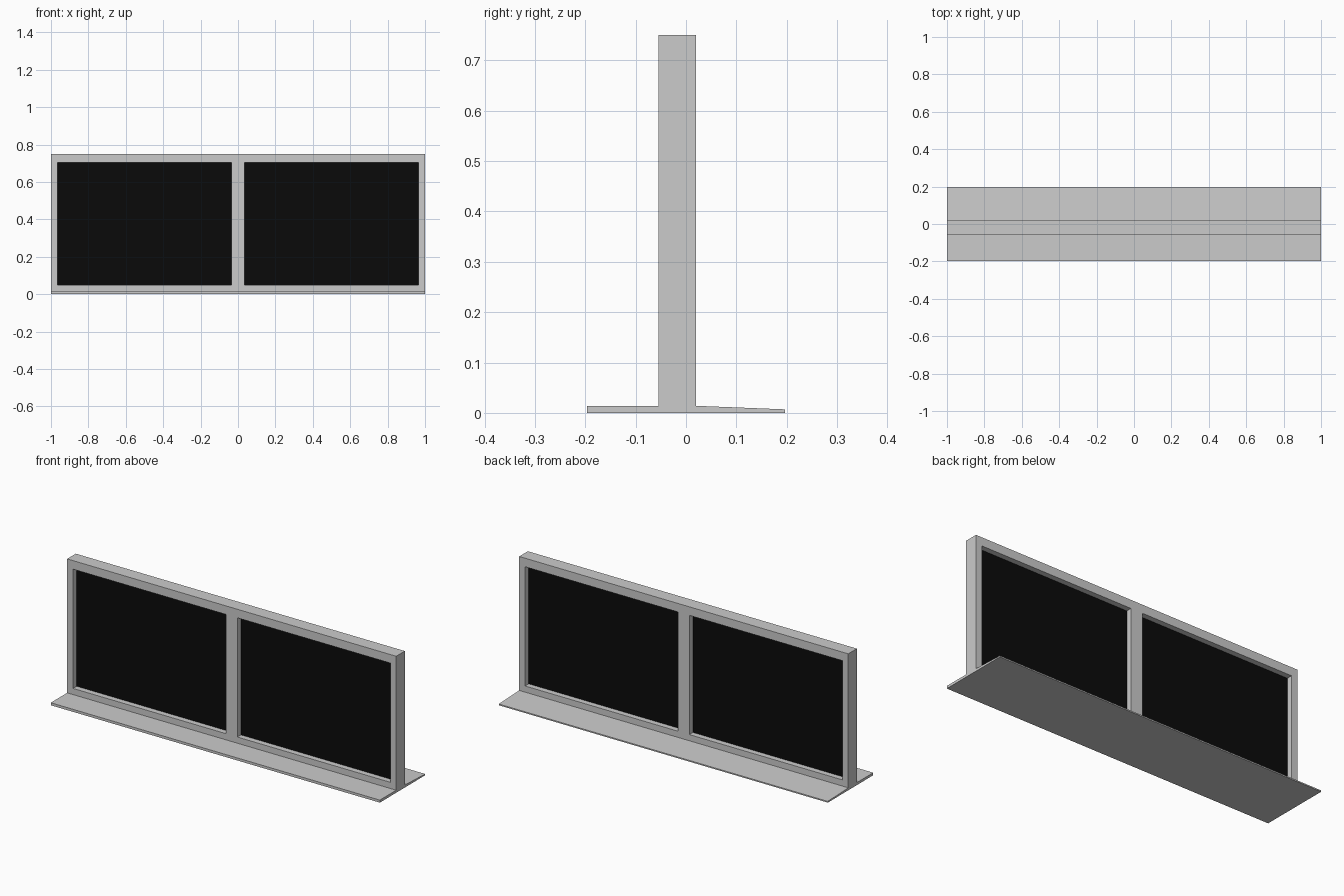
import bpy, bmesh

if "Cube" in bpy.data.objects:
    bpy.data.objects.remove(bpy.data.objects["Cube"])

X_IN, X_OUT = 0.035, 0.964      # opening sides
Z_LOW, Z_HIGH = 0.048, 0.703    # opening bottom and top


def box(name, x0, x1, y0, y1, z0, z1):
    bpy.ops.mesh.primitive_cube_add(size=1, location=((x0 + x1) / 2, (y0 + y1) / 2, (z0 + z1) / 2))
    ob = bpy.context.object
    ob.name = name
    ob.scale = (x1 - x0, y1 - y0, z1 - z0)
    bpy.ops.object.transform_apply(location=True, rotation=False, scale=True)
    return ob


def extrude_x(name, profile, x0, x1):
    bm = bmesh.new()
    face = bm.faces.new([bm.verts.new((x0, y, z)) for y, z in profile])
    ext = bmesh.ops.extrude_face_region(bm, geom=[face])
    verts = [v for v in ext["geom"] if isinstance(v, bmesh.types.BMVert)]
    bmesh.ops.translate(bm, verts=verts, vec=(x1 - x0, 0, 0))
    bmesh.ops.recalc_face_normals(bm, faces=bm.faces)
    mesh = bpy.data.meshes.new(name)
    bm.to_mesh(mesh)
    bm.free()
    ob = bpy.data.objects.new(name, mesh)
    bpy.context.collection.objects.link(ob)
    return ob


black = bpy.data.materials.new("dark_glass")
black.diffuse_color = (0.003, 0.003, 0.003, 1)
black.use_nodes = True
black.node_tree.nodes["Principled BSDF"].inputs["Base Color"].default_value = black.diffuse_color

# Frame with flat front sill and sloping back sill, one T-shaped profile
frame = extrude_x("window_frame", [
    (-0.197, 0), (0.197, 0), (0.197, 0.007), (0.02, 0.014),
    (0.02, 0.75), (-0.055, 0.75), (-0.055, 0.014), (-0.197, 0.014)], -1, 1)

for side, x0, x1 in (("left", -X_OUT, -X_IN), ("right", X_IN, X_OUT)):
    # Opening through the frame
    cutter = box("opening_cutter", x0, x1, -0.1, 0.1, Z_LOW, Z_HIGH)
    cutter.hide_render = True
    mod = frame.modifiers.new("opening", 'BOOLEAN')
    mod.operation = 'DIFFERENCE'
    mod.solver = 'EXACT'
    mod.object = cutter
    bpy.context.view_layer.objects.active = frame
    bpy.ops.object.modifier_apply(modifier=mod.name)
    bpy.data.objects.remove(cutter)

    # Recessed pane
    pane = box(side + "_pane", x0, x1, -0.024, -0.011, Z_LOW, Z_HIGH)
    pane.data.materials.append(black)
